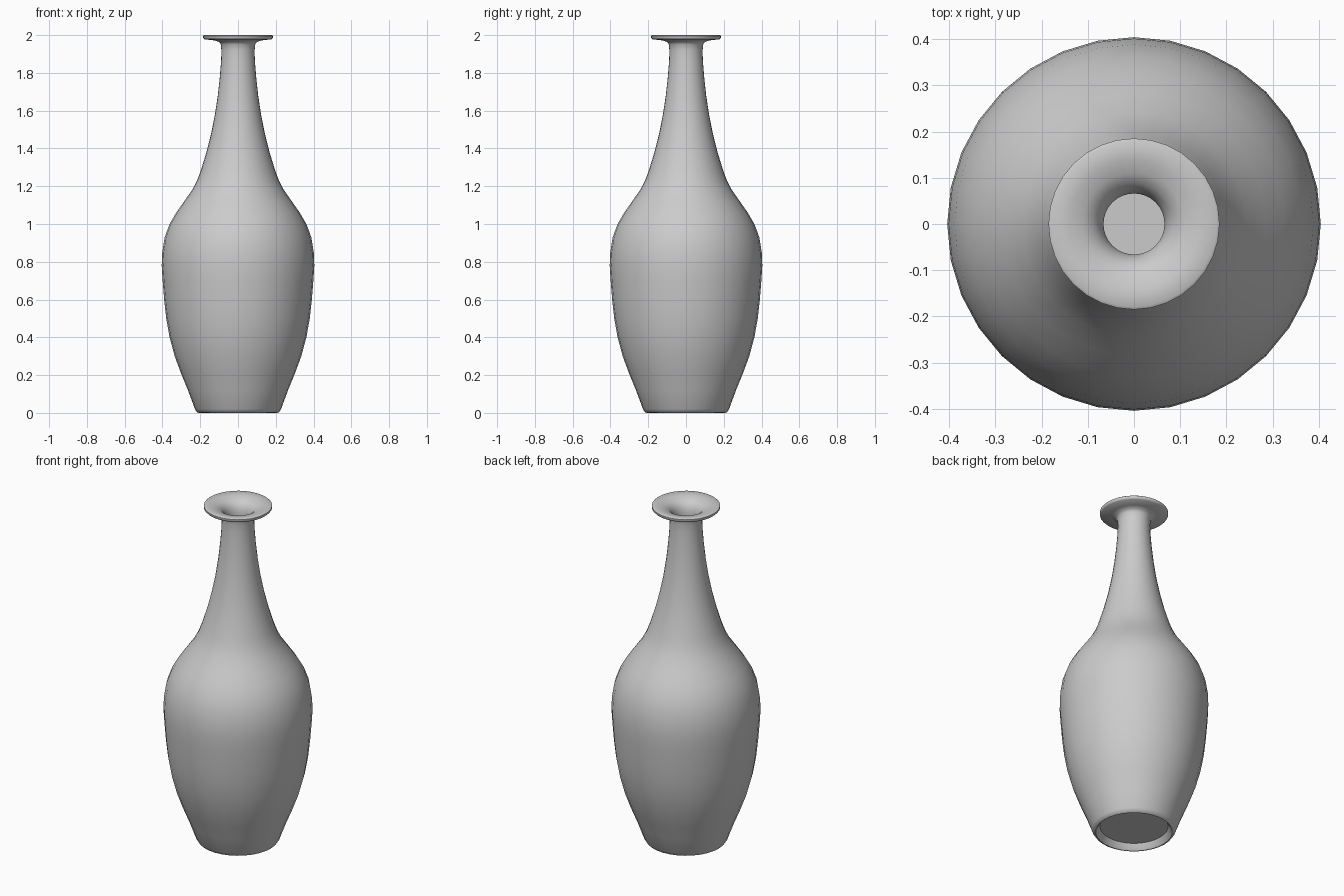
import bpy, bmesh, math

if "Cube" in bpy.data.objects:
    bpy.data.objects.remove(bpy.data.objects["Cube"])

SIDES = 32


def lathe(name, profile):
    """Revolve an (r, z) profile around z; r = 0 ends become poles."""
    bm = bmesh.new()
    rings = []
    for r, z in profile:
        if r == 0:
            rings.append([bm.verts.new((0, 0, z))] * SIDES)
        else:
            rings.append([bm.verts.new((r * math.cos(2 * math.pi * i / SIDES),
                                        r * math.sin(2 * math.pi * i / SIDES), z))
                          for i in range(SIDES)])
    for a, b in zip(rings, rings[1:]):
        for i in range(SIDES):
            j = (i + 1) % SIDES
            bm.faces.new(dict.fromkeys((a[i], a[j], b[j], b[i])))
    bmesh.ops.recalc_face_normals(bm, faces=bm.faces)
    mesh = bpy.data.meshes.new(name)
    bm.to_mesh(mesh)
    bm.free()
    obj = bpy.data.objects.new(name, mesh)
    bpy.context.collection.objects.link(obj)
    bpy.context.view_layer.objects.active = obj
    obj.select_set(True)
    bpy.ops.object.shade_smooth_by_angle(angle=math.radians(50))
    return obj


# Recessed underside and foot
foot = [(0, 0.035), (0.185, 0.035), (0.197, 0.012), (0.207, 0.0), (0.217, 0.003)]

# Body wall from foot to neck
wall = [(0.228, 0.02), (0.265, 0.12), (0.302, 0.21), (0.335, 0.3), (0.362, 0.4),
        (0.38, 0.5), (0.391, 0.6), (0.399, 0.7), (0.404, 0.78), (0.401, 0.85),
        (0.388, 0.93), (0.362, 1.0), (0.327, 1.06), (0.285, 1.12), (0.243, 1.18),
        (0.217, 1.23), (0.198, 1.28), (0.167, 1.38), (0.142, 1.48), (0.122, 1.58),
        (0.107, 1.68), (0.096, 1.78), (0.089, 1.87), (0.088, 1.92)]

# Flared lip, outside then over the rim and into the mouth
lip = [(0.091, 1.95), (0.1, 1.964), (0.125, 1.972), (0.178, 1.978), (0.185, 1.985),
       (0.185, 1.996), (0.179, 2.0), (0.14, 1.994), (0.11, 1.986), (0.088, 1.972),
       (0.073, 1.95)]

# Inner wall follows the outside at constant thickness, closed by a floor
inner = [(r - 0.022, z) for r, z in reversed(wall[1:])]
floor = [(0.215, 0.058), (0, 0.058)]

lathe("vase", foot + wall + lip + inner + floor)
